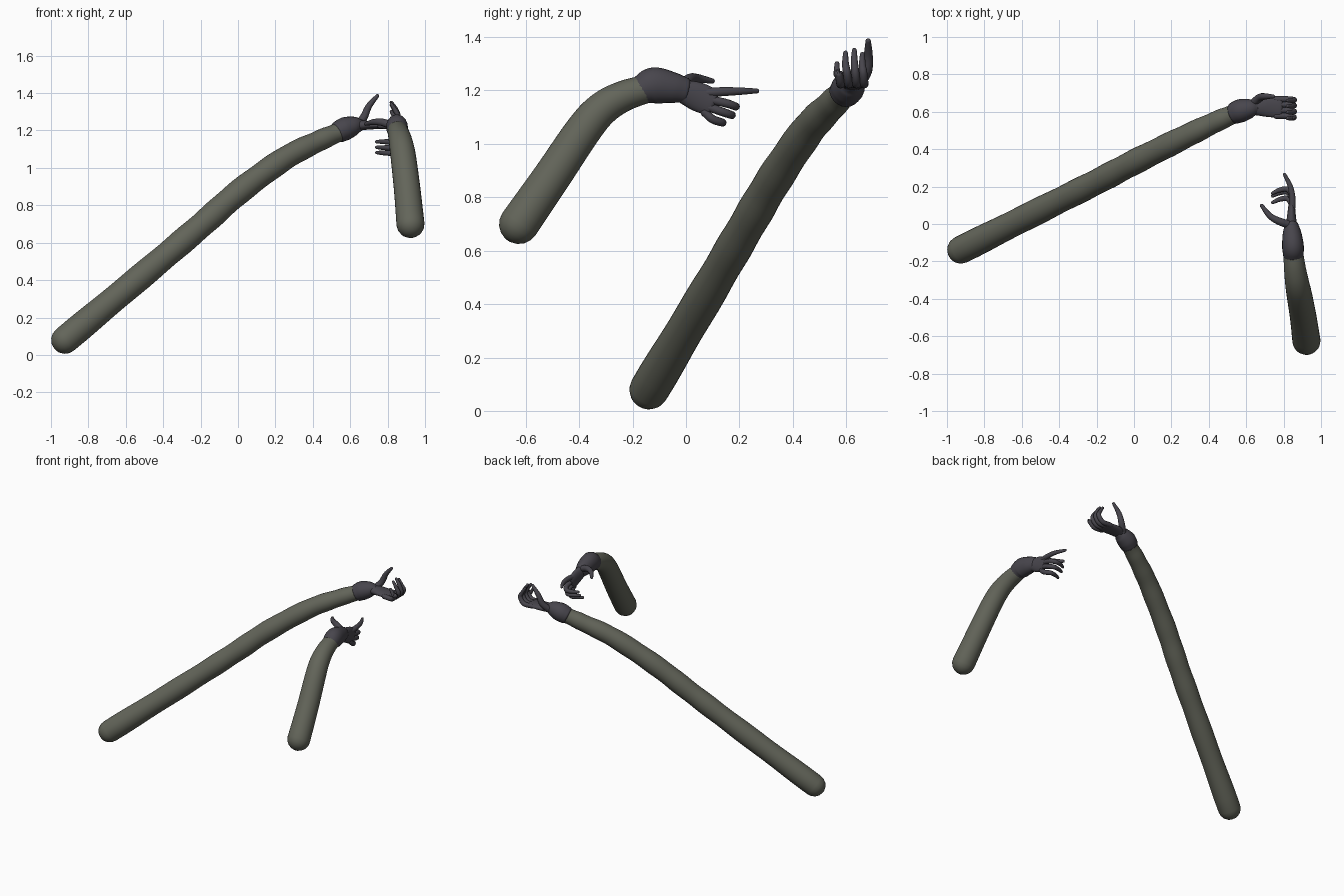
import bpy, bmesh, math
from mathutils import Vector


def material(name, rgb):
    m = bpy.data.materials.new(name)
    m.diffuse_color = (*rgb, 1)
    return m


SLEEVE = material("olive grey sleeve", (0.125, 0.13, 0.102))
GLOVE = material("dark glove", (0.064, 0.06, 0.073))


def spline(pts, steps):
    """Catmull-Rom through rows of (x, y, z, width radius, thickness radius)."""
    p = [[2 * a - b for a, b in zip(pts[0], pts[1])]] + list(pts)
    p.append([2 * a - b for a, b in zip(pts[-1], pts[-2])])
    out = []
    for i in range(1, len(p) - 2):
        for s in range(steps):
            t = s / steps
            out.append([0.5 * (2 * b + (c - a) * t + (2 * a - 5 * b + 4 * c - d) * t * t
                               + (3 * b - a - 3 * c + d) * t ** 3)
                        for a, b, c, d in zip(*p[i - 1:i + 3])])
    out.append(list(pts[-1]))
    return out


def tube(name, pts, mat, across=(0, 0, 1), sides=20, steps=6, wobble=0.0, cap=1.0):
    """Round-ended tube; 'across' is the direction of the width radius."""
    rows = spline([(*p, p[3]) if len(p) == 4 else p for p in pts], steps)
    pos = [Vector(r[:3]) for r in rows]
    n = len(rows)
    rings = []
    for i, r in enumerate(rows):
        d = (pos[min(i + 1, n - 1)] - pos[max(i - 1, 0)]).normalized()
        u = Vector(across)
        u = (u - d * u.dot(d)).normalized()
        k = 1 + wobble * math.sin(i * 1.25)
        here = (pos[i], d, u, r[3] * k, r[4] * k)
        # Hemispherical ends
        if i == 0:
            angles = [-80, -60, -40, -20, 0]
        elif i == n - 1:
            angles = [0, 20, 40, 60, 80]
        else:
            angles = [0]
        for a in map(math.radians, angles):
            c, v = here[0] + d * math.sin(a) * min(r[3], r[4]) * cap, d.cross(u)
            rings.append([c + (u * here[3] * math.cos(q) + v * here[4] * math.sin(q)) * math.cos(a)
                          for q in (2 * math.pi * j / sides for j in range(sides))])
    bm = bmesh.new()
    vs = [[bm.verts.new(c) for c in ring] for ring in rings]
    for a, b in zip(vs, vs[1:]):
        for j in range(sides):
            k = (j + 1) % sides
            bm.faces.new((a[j], a[k], b[k], b[j]))
    bm.faces.new(vs[0][::-1])
    bm.faces.new(vs[-1])
    bmesh.ops.recalc_face_normals(bm, faces=bm.faces)
    for f in bm.faces:
        f.smooth = True
    me = bpy.data.meshes.new(name)
    bm.to_mesh(me)
    bm.free()
    me.materials.append(mat)
    ob = bpy.data.objects.new(name, me)
    bpy.context.collection.objects.link(ob)
    return ob


# Long arm: sleeve, cuff, upturned palm
tube("long_sleeve", [(-0.925, -0.138, 0.08, 0.074), (-0.47, 0.09, 0.46, 0.069),
                     (-0.2, 0.225, 0.69, 0.068), (0.01, 0.335, 0.875, 0.067),
                     (0.25, 0.455, 1.05, 0.063), (0.435, 0.545, 1.145, 0.056),
                     (0.56, 0.60, 1.20, 0.05)], SLEEVE, sides=28, steps=7, wobble=0.02)
tube("long_cuff", [(0.535, 0.592, 1.19, 0.058), (0.575, 0.607, 1.21, 0.062),
                   (0.625, 0.618, 1.225, 0.05), (0.66, 0.622, 1.228, 0.03)], GLOVE, cap=0.3)
tube("long_palm", [(0.64, 0.622, 1.228, 0.04, 0.03), (0.70, 0.628, 1.228, 0.054, 0.023),
                   (0.78, 0.625, 1.226, 0.058, 0.017)], GLOVE, across=(0, 1, 0))
tube("long_thumb", [(0.635, 0.645, 1.225, 0.022), (0.672, 0.675, 1.27, 0.021),
                    (0.70, 0.682, 1.33, 0.017), (0.745, 0.682, 1.385, 0.010)],
     GLOVE, across=(0, 1, 0), sides=12)
# Curled-up fingers: base y, tip y, tip height
for i, (y, ty, h) in enumerate([(0.578, 0.565, 1.30), (0.608, 0.597, 1.34),
                                (0.638, 0.63, 1.35), (0.667, 0.66, 1.335)]):
    tube(f"long_finger_{i + 1}", [(0.76, y, 1.226, 0.016), (0.825, y, 1.226, 0.016),
                                  (0.856, (y + ty) / 2, 1.265, 0.015), (0.845, ty, h - 0.04, 0.013),
                                  (0.82, ty, h, 0.009)], GLOVE, across=(0, 1, 0), sides=12, steps=5)

# Short bent arm: sleeve, cuff, upright palm
tube("short_sleeve", [(0.922, -0.625, 0.70, 0.075), (0.905, -0.50, 0.88, 0.071),
                      (0.885, -0.385, 1.05, 0.068), (0.872, -0.315, 1.13, 0.064),
                      (0.86, -0.235, 1.178, 0.058), (0.85, -0.14, 1.208, 0.052)],
     SLEEVE, sides=28, steps=6)
tube("short_cuff", [(0.852, -0.17, 1.202, 0.054), (0.85, -0.12, 1.218, 0.068, 0.058),
                    (0.845, -0.05, 1.21, 0.058, 0.05), (0.842, 0.0, 1.20, 0.046, 0.035)],
     GLOVE, cap=0.4)
tube("short_palm", [(0.842, -0.02, 1.20, 0.042, 0.032), (0.842, 0.04, 1.178, 0.054, 0.024),
                    (0.843, 0.095, 1.155, 0.052, 0.018)], GLOVE)
tube("short_thumb", [(0.835, -0.005, 1.22, 0.022), (0.775, 0.015, 1.243, 0.02),
                     (0.725, 0.045, 1.245, 0.016), (0.683, 0.098, 1.235, 0.010)],
     GLOVE, sides=12)
tube("short_index_finger", [(0.843, 0.06, 1.19, 0.017), (0.847, 0.13, 1.195, 0.017),
                            (0.836, 0.20, 1.197, 0.014), (0.805, 0.265, 1.198, 0.009)],
     GLOVE, sides=12)
# Fingers curled inward: knuckle height, bend (y, z), tip z
for i, (kz, by, bz, tz) in enumerate([(1.17, 0.185, 1.14, 1.14), (1.143, 0.17, 1.108, 1.11),
                                      (1.118, 0.135, 1.08, 1.082)]):
    tube(f"short_curled_finger_{i + 1}", [(0.843, 0.07, kz, 0.016), (0.845, by - 0.035, bz + 0.012, 0.016),
                                          (0.822, by, bz, 0.015), (0.78, by - 0.003, bz, 0.013),
                                          (0.742, by - 0.02, tz, 0.009)], GLOVE, sides=12, steps=5)
